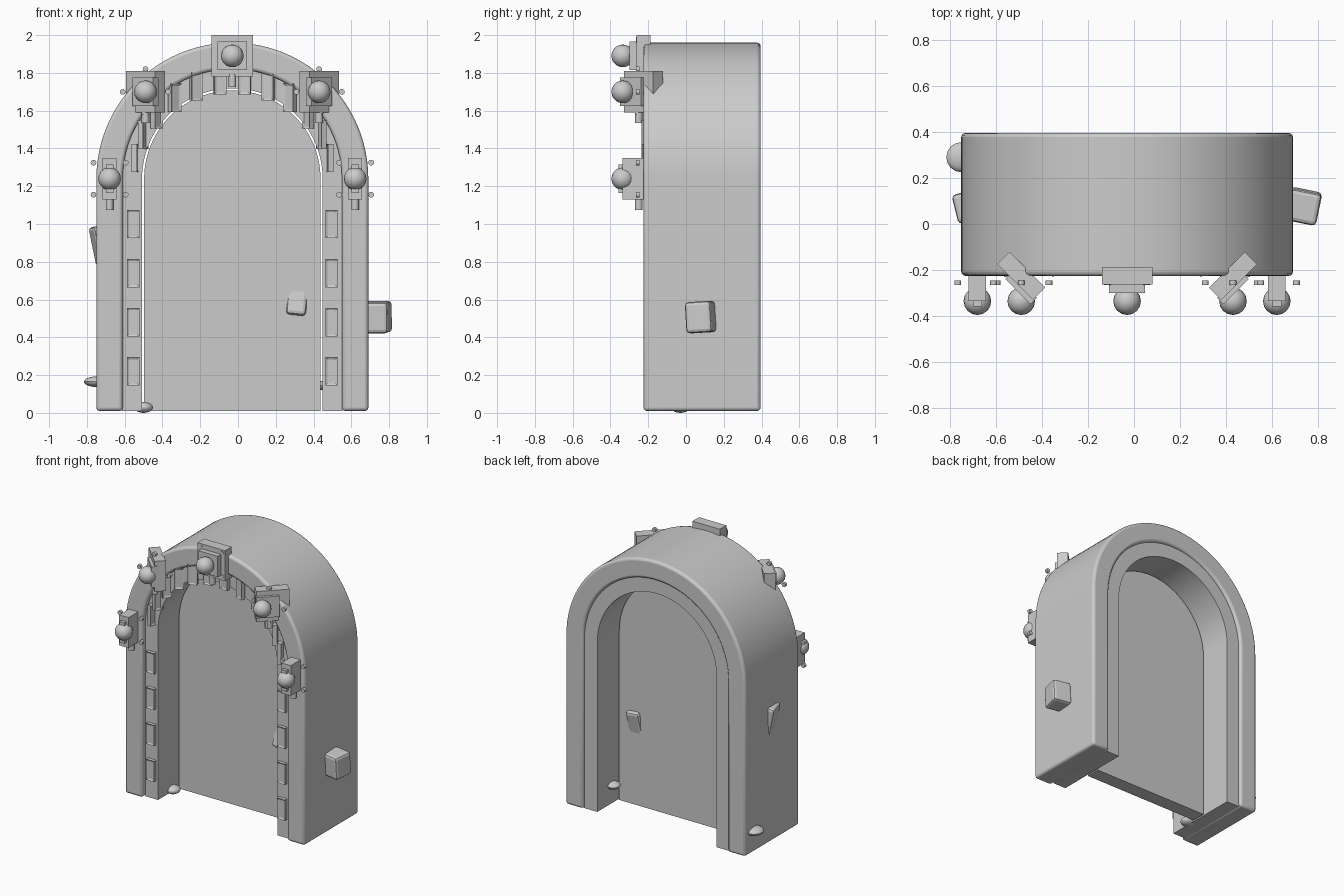
import bpy, bmesh
from math import pi, sin, cos, radians
from mathutils import Matrix, Vector

if "Cube" in bpy.data.objects:
    bpy.data.objects.remove(bpy.data.objects["Cube"], do_unlink=True)

STONE = bpy.data.materials.new("grey_stone")
STONE.use_nodes = True
GREY = (0.6, 0.6, 0.6, 1)
STONE.diffuse_color = GREY
STONE.node_tree.nodes["Principled BSDF"].inputs["Base Color"].default_value = GREY

CX, SPRING, FLOOR = -0.03, 1.24, 0.01   # arch axis, spring line, foot


def finish(name, bm, bevel=0, segments=2, smooth=False):
    bmesh.ops.recalc_face_normals(bm, faces=bm.faces)
    mesh = bpy.data.meshes.new(name)
    bm.to_mesh(mesh)
    bm.free()
    mesh.materials.append(STONE)
    obj = bpy.data.objects.new(name, mesh)
    bpy.context.collection.objects.link(obj)
    if bevel:
        mod = obj.modifiers.new("Bevel", "BEVEL")
        mod.width, mod.segments, mod.limit_method = bevel, segments, "ANGLE"
        mod.angle_limit = radians(40)
    if smooth:
        bpy.ops.object.select_all(action="DESELECT")
        obj.select_set(True)
        bpy.context.view_layer.objects.active = obj
        bpy.ops.object.shade_smooth_by_angle(angle=radians(30))
    return obj


def arch_line(r, n=48):
    arc = [(CX + r * cos(pi * i / n), SPRING + r * sin(pi * i / n)) for i in range(n + 1)]
    return [(CX + r, FLOOR)] + arc + [(CX - r, FLOOR)]


def extrude_y(bm, faces, depth):
    res = bmesh.ops.extrude_face_region(bm, geom=faces)
    verts = [v for v in res["geom"] if isinstance(v, bmesh.types.BMVert)]
    bmesh.ops.translate(bm, verts=verts, vec=(0, depth, 0))


def arch_ring(name, outer, inner, y0, y1, bevel=0):
    bm = bmesh.new()
    a, b = [[bm.verts.new((x, y0, z)) for x, z in arch_line(r)] for r in (outer, inner)]
    faces = [bm.faces.new((a[i], a[i + 1], b[i + 1], b[i])) for i in range(len(a) - 1)]
    extrude_y(bm, faces, y1 - y0)
    return finish(name, bm, bevel, 3, True)


def box(name, loc, size, rot=Matrix(), bevel=0):
    bm = bmesh.new()
    bmesh.ops.create_cube(bm, size=1, matrix=Matrix.Translation(loc) @ rot @ Matrix.Diagonal((*size, 1)))
    return finish(name, bm, bevel)


def ball(name, loc, scale):
    bm = bmesh.new()
    mat = Matrix.Translation(loc) @ Matrix.Diagonal((*scale, 1))
    bmesh.ops.create_uvsphere(bm, u_segments=16, v_segments=10, radius=1, matrix=mat)
    return finish(name, bm, smooth=True)


def cylinder(name, loc, radius, depth, rot=Matrix()):
    bm = bmesh.new()
    bmesh.ops.create_cone(bm, cap_ends=True, segments=16, radius1=radius, radius2=radius,
                          depth=depth, matrix=Matrix.Translation(loc) @ rot)
    return finish(name, bm, smooth=True)


def panel(name, x, z, turn):
    # small slab with a shallow sunken front
    bm = bmesh.new()
    bmesh.ops.create_cube(bm, size=1, matrix=Matrix.Diagonal((0.065, 0.03, 0.15, 1)))
    bm.normal_update()
    front = [f for f in bm.faces if f.normal.y < -0.5]
    bmesh.ops.inset_region(bm, faces=front, thickness=0.016)
    bmesh.ops.translate(bm, verts=front[0].verts, vec=(0, 0.006, 0))
    bm.transform(Matrix.Translation((x, -0.2, z)) @ Matrix.Rotation(turn, 4, "Z"))
    return finish(name, bm)


# Arched frame and lining
arch_ring("outer_frame", 0.72, 0.58, -0.225, 0.395, 0.018)
arch_ring("inner_lining", 0.584, 0.478, -0.19, 0.375)

# Door slab
bm = bmesh.new()
slab = bm.faces.new([bm.verts.new((x, 0.035, z)) for x, z in arch_line(0.467)])
extrude_y(bm, [slab], 0.105)
finish("door_slab", bm)

# Panels on the jambs and round the arch
for side in (-1, 1):
    for i in range(4):
        panel("jamb_panel", CX + side * 0.525, 0.22 + 0.26 * i, 0)
for i in range(12):
    a = radians(12 + 156 * i / 11)
    panel("arch_panel", CX + 0.525 * cos(a), SPRING + 0.525 * sin(a), a - pi / 2)


# Lamps round the arch, each turned about the upright axis
def lamp(angle):
    x, z = CX + 0.65 * cos(angle), SPRING + 0.65 * sin(angle)
    turn = Matrix.Rotation(pi / 2 - angle, 4, "Z")
    box("lamp_back_plate", (x, -0.225, z), (0.22, 0.075, 0.22), turn)
    box("lamp_front_plate", (x, -0.28, z), (0.155, 0.04, 0.15), turn)
    ball("lamp_globe", (x, -0.335, z), (0.06, 0.06, 0.06))
    cylinder("lamp_stem", (x, -0.25, z - 0.13), 0.02, 0.07)
    spin = Matrix.Rotation(angle, 3, "Y")
    for sx in (-1, 1):
        for sz in (-1, 1):
            off = spin @ Vector((sx * 0.085, 0, sz * 0.085))
            cylinder("lamp_bolt", Vector((x, -0.255, z)) + off, 0.015, 0.02,
                     Matrix.Rotation(pi / 2, 4, "X"))


for i in range(5):
    lamp(i * pi / 4)

# Loose stones set into the door and walls
box("right_wall_stone", (0.735, 0.077, 0.507), (0.14, 0.14, 0.165),
    Matrix.Rotation(-0.2, 4, "Z") @ Matrix.Rotation(0.06, 4, "X"), 0.018)
box("left_wall_stone", (-0.707, 0.075, 0.89), (0.11, 0.13, 0.21),
    Matrix.Rotation(-0.2, 4, "Y") @ Matrix.Rotation(0.25, 4, "Z"), 0.018)
box("door_stone", (0.315, 0.09, 0.6), (0.105, 0.125, 0.185),
    Matrix.Rotation(-0.2, 4, "X") @ Matrix.Rotation(0.1, 4, "Y"), 0.018)

# Flat pebbles
ball("wall_pebble", (-0.75, 0.29, 0.165), (0.065, 0.065, 0.028))
ball("lining_pebble", (0.435, 0.21, 0.145), (0.048, 0.048, 0.025))
ball("floor_pebble", (-0.5, -0.03, 0.029), (0.05, 0.05, 0.029))
